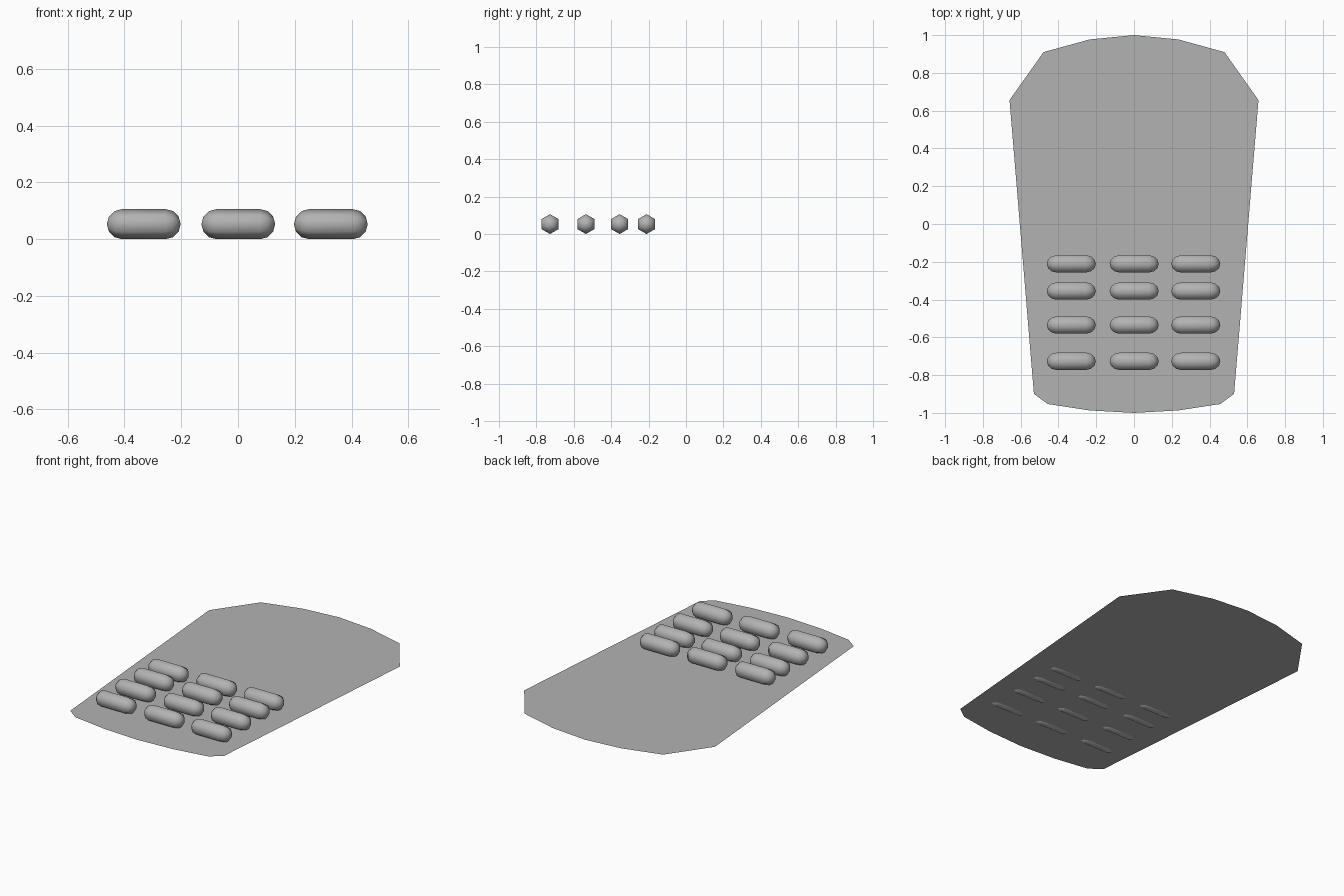
import bpy, bmesh, math

if "Cube" in bpy.data.objects:
    bpy.data.objects.remove(bpy.data.objects["Cube"])

PLATE_Z = 0.013
R = 0.053          # button radius
HALF = 0.13        # button half length

# Mid grey used for every part
grey = bpy.data.materials.new("mid_grey")
grey.diffuse_color = (0.45, 0.45, 0.45, 1)
grey.use_nodes = True
grey.node_tree.nodes["Principled BSDF"].inputs["Base Color"].default_value = grey.diffuse_color


def make_object(name, bm, smooth=False):
    mesh = bpy.data.meshes.new(name)
    bm.to_mesh(mesh)
    bm.free()
    mesh.materials.append(grey)
    for p in mesh.polygons:
        p.use_smooth = smooth
    obj = bpy.data.objects.new(name, mesh)
    bpy.context.collection.objects.link(obj)
    return obj


# Flat tapered plate, half outline mirrored across x
half = [(0, -1), (0.235, -0.987), (0.457, -0.953), (0.53, -0.899),
        (0.659, 0.656), (0.479, 0.91), (0.235, 0.977), (0, 1)]
outline = half + [(-x, y) for x, y in half[-2:0:-1]]
bm = bmesh.new()
bm.faces.new([bm.verts.new((x, y, PLATE_Z)) for x, y in outline])
make_object("face_plate", bm)


# Six-sided capsule lying along x, with a corner edge at top and bottom
def button(name, cx, cy):
    bm = bmesh.new()
    straight = HALF - R
    angles = [math.radians(a) for a in (60, 30, 0)]
    prof = [(-straight - R * math.sin(a), R * math.cos(a)) for a in angles]
    prof += [(-x, r) for x, r in reversed(prof)]
    rings = []
    for x, r in prof:
        rings.append([bm.verts.new((x, r * math.sin(k * math.pi / 3),
                                    r * math.cos(k * math.pi / 3))) for k in range(6)])
    tips = [bm.verts.new((s * HALF, 0, 0)) for s in (-1, 1)]
    for k in range(6):
        n = (k + 1) % 6
        for a, b in zip(rings, rings[1:]):
            bm.faces.new((a[k], a[n], b[n], b[k]))
        bm.faces.new((tips[0], rings[0][n], rings[0][k]))
        bm.faces.new((tips[1], rings[-1][k], rings[-1][n]))
    bmesh.ops.recalc_face_normals(bm, faces=bm.faces)
    obj = make_object(name, bm, smooth=True)
    obj.location = (cx, cy, R)


# Grid of buttons: four rows, three columns
for row, y in enumerate((-0.727, -0.535, -0.355, -0.211)):
    for col, x in enumerate((-0.332, 0.001, 0.327)):
        button(f"button_{row + 1}_{col + 1}", x, y)
